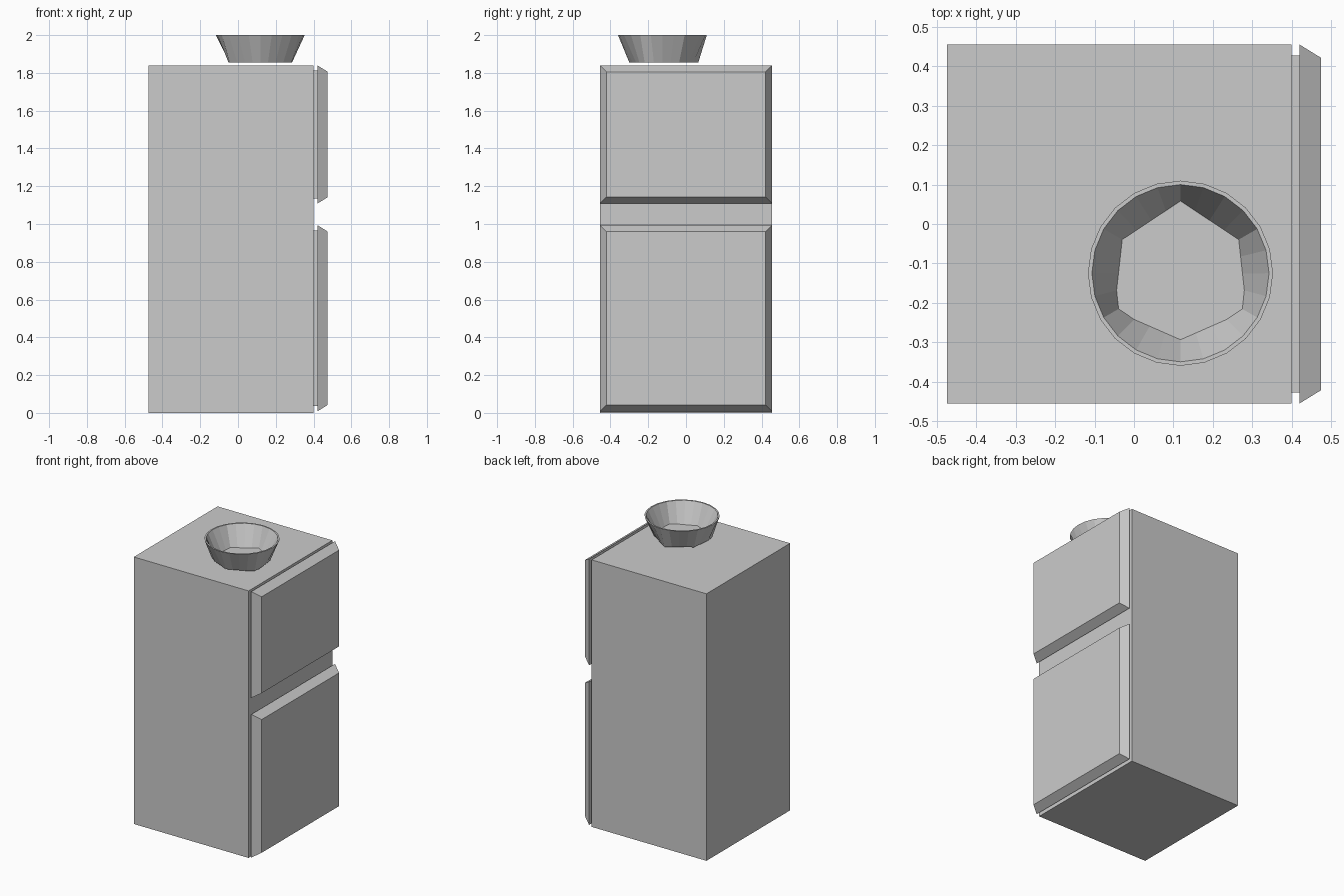
import bpy
import bmesh
from math import cos, sin, radians

if "Cube" in bpy.data.objects:
    bpy.data.objects.remove(bpy.data.objects["Cube"])


def finish(name, bm):
    bmesh.ops.recalc_face_normals(bm, faces=bm.faces)
    mesh = bpy.data.meshes.new(name)
    bm.to_mesh(mesh)
    bm.free()
    obj = bpy.data.objects.new(name, mesh)
    bpy.context.collection.objects.link(obj)
    return obj


def loft(name, rings):
    """Closed solid through rings of equal point count, capped at both ends."""
    bm = bmesh.new()
    loops = [[bm.verts.new(p) for p in ring] for ring in rings]
    for a, b in zip(loops, loops[1:]):
        n = len(a)
        for i in range(n):
            bm.faces.new((a[i], a[(i + 1) % n], b[(i + 1) % n], b[i]))
    bm.faces.new(loops[0])
    bm.faces.new(loops[-1])
    return finish(name, bm)


def rect(x, half_y, z0, z1):
    return [(x, -half_y, z0), (x, half_y, z0), (x, half_y, z1), (x, -half_y, z1)]


# Cabinet body
HALF_Y = 0.456
loft("cabinet", [rect(-0.475, HALF_Y, 0, 1.84), rect(0.40, HALF_Y, 0, 1.84)])

# Two doors with chamfered fronts, each on an inset seal strip
for label, z0, z1 in (("lower", 0.008, 0.994), ("upper", 1.108, 1.84)):
    inset, slope = 0.028, 0.034
    loft(label + "_door_seal", [rect(0.40, HALF_Y - inset, z0 + inset, z1 - inset),
                                rect(0.42, HALF_Y - inset, z0 + inset, z1 - inset)])
    loft(label + "_door", [rect(0.42, HALF_Y, z0, z1),
                           rect(0.475, HALF_Y - slope, z0 + slope, z1 - slope)])

# Bowl: round rim narrowing to an uneven faceted foot
CX, CY, SIDES = 0.118, -0.125, 24
FOOT = {-90: 0.175, -45: 0.172, -30: 0.188, -15: 0.174, 30: 0.177, 90: 0.19}


def foot_point(angle):
    a = (angle + 90) % 360 - 90
    mirrored = a > 90
    if mirrored:
        a = 180 - a
    keys = sorted(FOOT)
    lo = max(k for k in keys if k <= a and k < 90)
    hi = min(k for k in keys if k > lo)
    # chord between neighbouring foot corners
    (x0, y0), (x1, y1) = [(FOOT[k] * cos(radians(k)), FOOT[k] * sin(radians(k)))
                          for k in (lo, hi)]
    t = (a - lo) / (hi - lo)
    x, y = x0 + (x1 - x0) * t, y0 + (y1 - y0) * t
    return (-x if mirrored else x), y


angles = [i * 360 / SIDES for i in range(SIDES)]


def rim_ring(r, z):
    return [(CX + r * cos(radians(a)), CY + r * sin(radians(a)), z) for a in angles]


def foot_ring(scale, z):
    pts = [foot_point(a) for a in angles]
    return [(CX + x * scale, CY + y * scale, z) for x, y in pts]


loft("bowl", [foot_ring(1.0, 1.855), rim_ring(0.235, 2.0),
              rim_ring(0.225, 2.0), foot_ring(0.965, 1.864)])
